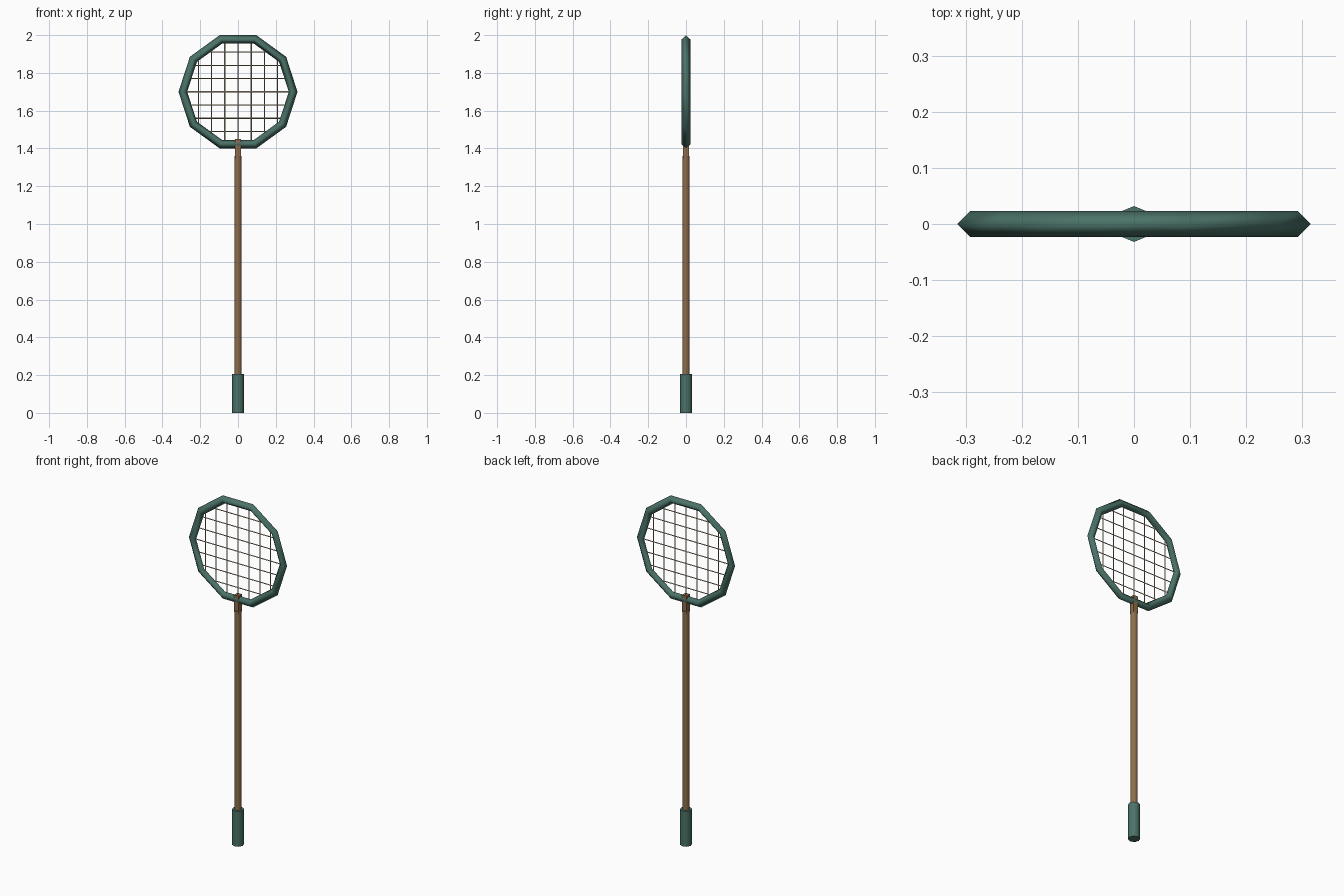
import bpy, math

if "Cube" in bpy.data.objects:
    bpy.data.objects.remove(bpy.data.objects["Cube"])

HEAD_Z = 1.70


def material(name, rgb):
    m = bpy.data.materials.new(name)
    m.diffuse_color = (*rgb, 1)
    m.use_nodes = True
    m.node_tree.nodes["Principled BSDF"].inputs["Base Color"].default_value = m.diffuse_color
    return m


GREEN = material("green", (0.07, 0.17, 0.14))
WOOD = material("wood", (0.27, 0.155, 0.07))
CORD = material("cord", (0.6, 0.5, 0.33))


def finish(name, mat, angle=50):
    ob = bpy.context.object
    ob.name = name
    ob.data.materials.append(mat)
    bpy.ops.object.shade_smooth_by_angle(angle=math.radians(angle))
    return ob


def rod(name, mat, radius, z0, z1, sides=8, turn=0):
    bpy.ops.mesh.primitive_cylinder_add(vertices=sides, radius=radius, depth=z1 - z0,
                                        location=(0, 0, (z0 + z1) / 2),
                                        rotation=(0, 0, turn))
    return finish(name, mat)


# Handle: grip, shaft and square throat
rod("grip", GREEN, 0.032, 0, 0.205)
rod("shaft", WOOD, 0.019, 0.19, 1.36)
rod("throat", WOOD, 0.021, 1.35, 1.45, 4, math.pi / 4)

# Ten-sided rim with a diamond cross-section
bpy.ops.mesh.primitive_torus_add(major_segments=10, minor_segments=4,
                                 major_radius=0.292, minor_radius=0.023,
                                 location=(0, 0, HEAD_Z),
                                 rotation=(math.pi / 2, 0, 0))
finish("rim", GREEN, 180)

# Net: crossing cords trimmed to the rim
for i in range(-3, 4):
    d = i * 0.07
    length = 2 * math.sqrt(0.278 ** 2 - d ** 2)
    for name, loc, rot in (("vertical_cord", (d, 0, HEAD_Z), (0, 0, 0)),
                           ("horizontal_cord", (0, 0, HEAD_Z + d), (0, math.pi / 2, 0))):
        bpy.ops.mesh.primitive_cylinder_add(vertices=4, radius=0.003, depth=length,
                                            location=loc, rotation=rot)
        finish(name, CORD, 65)
